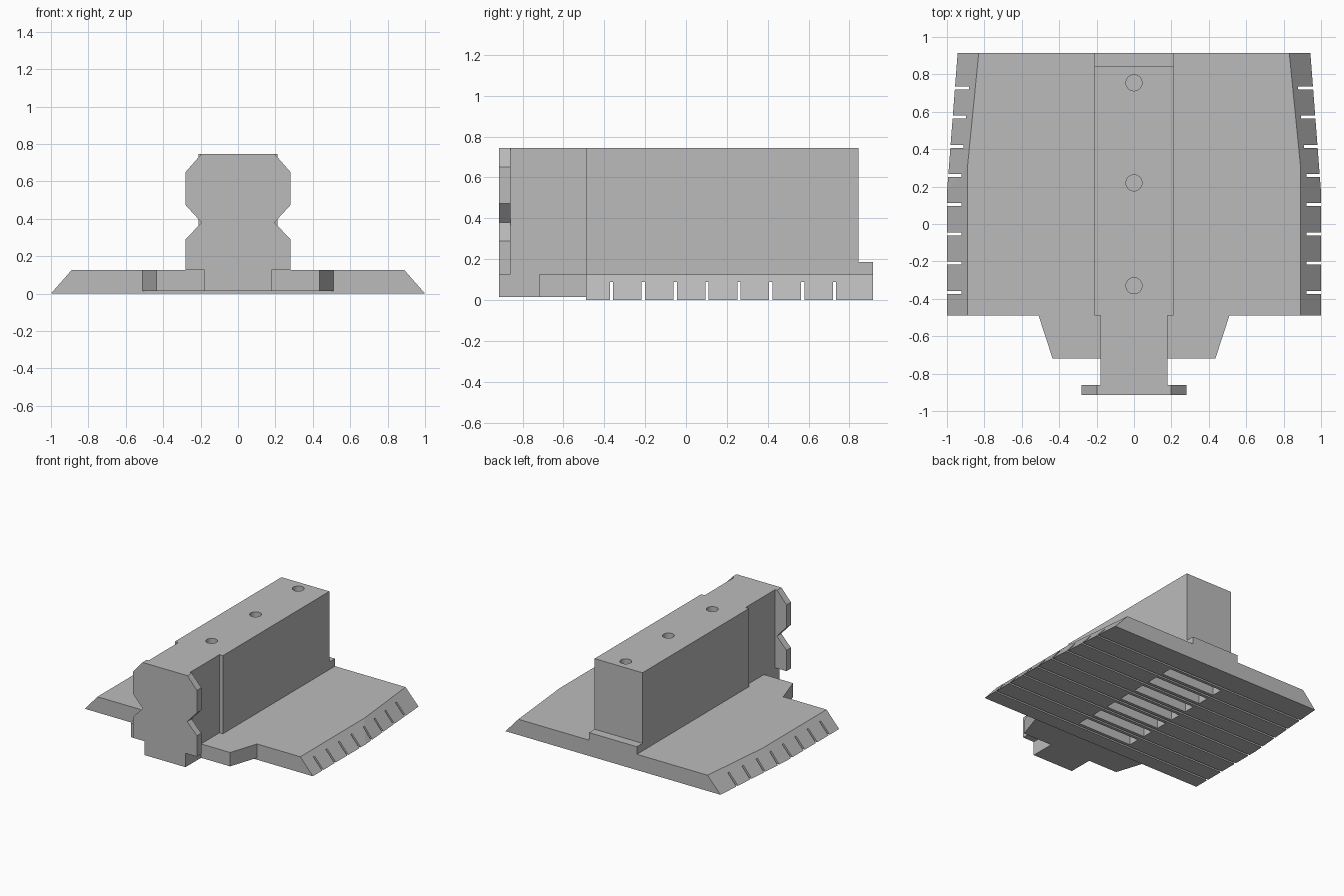
import bpy, bmesh
from mathutils import Matrix, Vector

cube = bpy.data.objects.get("Cube")
if cube:
    bpy.data.objects.remove(cube, do_unlink=True)

grey = bpy.data.materials.new("plain grey")
grey.use_nodes = True
COLOUR = (0.5, 0.5, 0.5, 1)
grey.diffuse_color = COLOUR
grey.node_tree.nodes["Principled BSDF"].inputs["Base Color"].default_value = COLOUR


def make(name, bm):
    bmesh.ops.recalc_face_normals(bm, faces=bm.faces)
    mesh = bpy.data.meshes.new(name)
    bm.to_mesh(mesh)
    bm.free()
    mesh.materials.append(grey)
    obj = bpy.data.objects.new(name, mesh)
    bpy.context.collection.objects.link(obj)
    return obj


def loft(name, lower, upper):
    """Closed solid between two matching outlines."""
    bm = bmesh.new()
    a = [bm.verts.new(p) for p in lower]
    b = [bm.verts.new(p) for p in upper]
    bm.faces.new(a)
    bm.faces.new(b)
    n = len(a)
    for i in range(n):
        j = (i + 1) % n
        bm.faces.new((a[i], a[j], b[j], b[i]))
    return make(name, bm)


def mirrored(half):
    return half + [(-x, v) for x, v in reversed(half)]


def add_box(bm, lo, hi):
    lo, hi = Vector(lo), Vector(hi)
    mat = Matrix.Translation((lo + hi) / 2) @ Matrix.Diagonal((*(hi - lo), 1))
    bmesh.ops.create_cube(bm, size=1, matrix=mat)


def cut(target, cutter):
    mod = target.modifiers.new("cut", 'BOOLEAN')
    mod.operation, mod.solver, mod.object = 'DIFFERENCE', 'EXACT', cutter
    bpy.context.view_layer.objects.active = target
    bpy.ops.object.modifier_apply(modifier=mod.name)
    bpy.data.objects.remove(cutter, do_unlink=True)


FRONT, BACK, DECK, TOP, LIFT = -0.49, 0.915, 0.125, 0.745, 0.015

# Wide base with sloping sides that narrow towards the back
foot = mirrored([(1, FRONT), (1, 0.17), (0.943, BACK)])
deck = mirrored([(0.89, FRONT), (0.89, 0.31), (0.83, BACK)])
base = loft("base", [(x, y, 0) for x, y in foot], [(x, y, DECK) for x, y in deck])

# Cross grooves under the base, with wider pockets between them
PITCH, FIRST = 0.156, -0.365
bm = bmesh.new()
for i in range(8):
    y = FIRST + PITCH * i
    add_box(bm, (-1.1, y - 0.008, -0.1), (1.1, y + 0.008, 0.088))
    if i < 7:
        mid = y + PITCH / 2
        add_box(bm, (-0.24, mid - 0.045, -0.1), (0.24, mid + 0.045, 0.088))
cut(base, make("groove_cutter", bm))

# Tapered tongue in front of the base
tongue = mirrored([(0.435, -0.72), (0.51, FRONT)])
loft("front_tongue", [(x, y, LIFT) for x, y in tongue], [(x, y, DECK) for x, y in tongue])

# Tall centre block with a low step at the back
side = [(FRONT, DECK), (BACK, DECK), (BACK, 0.185), (0.845, 0.185), (0.845, TOP), (FRONT, TOP)]
block = loft("centre_block", [(-0.21, y, z) for y, z in side], [(0.21, y, z) for y, z in side])

# Three round holes in the top of the block
bm = bmesh.new()
for y in (-0.33, 0.22, 0.755):
    bmesh.ops.create_cone(bm, cap_ends=True, segments=32, radius1=0.043, radius2=0.043,
                          depth=0.5, matrix=Matrix.Translation((0, y, TOP)))
cut(block, make("hole_cutter", bm))

# Narrow neck reaching forwards
bm = bmesh.new()
add_box(bm, (-0.18, -0.86, LIFT), (0.18, FRONT, TOP))
make("neck", bm)

# Notched end plate
plate = mirrored([(0.18, LIFT), (0.18, DECK), (0.28, DECK), (0.28, 0.29), (0.195, 0.38),
                  (0.28, 0.473), (0.28, 0.65), (0.197, TOP)])
loft("end_plate", [(x, -BACK, z) for x, z in plate], [(x, -0.86, z) for x, z in plate])
